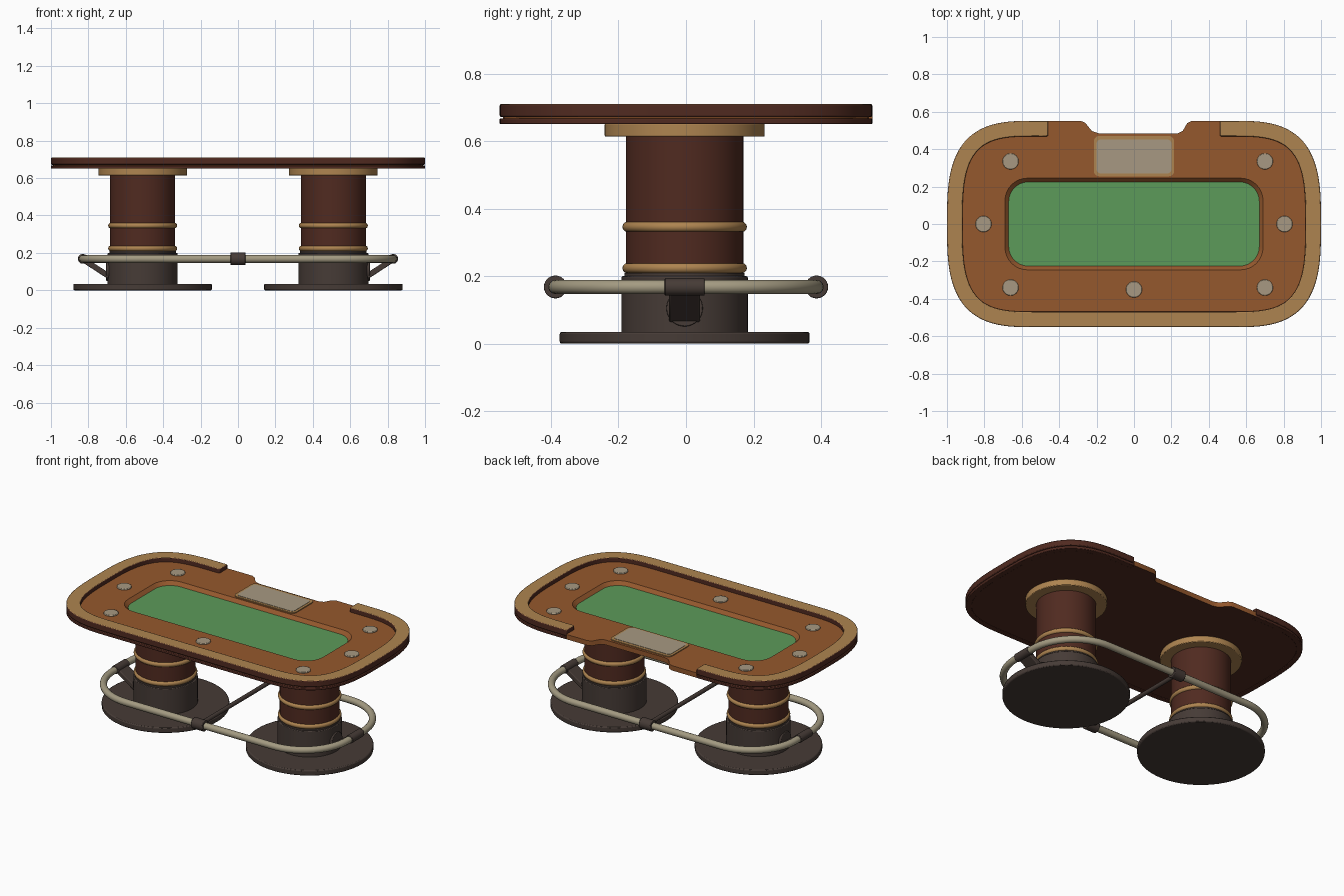
import bpy, bmesh, math
from mathutils import Vector

if "Cube" in bpy.data.objects:
    bpy.data.objects.remove(bpy.data.objects["Cube"])


def mat(name, r, g, b):
    lin = [((c / 255 + 0.055) / 1.055) ** 2.4 for c in (r, g, b)]
    m = bpy.data.materials.new(name)
    m.diffuse_color = (*lin, 1)
    m.use_nodes = True
    m.node_tree.nodes["Principled BSDF"].inputs["Base Color"].default_value = m.diffuse_color
    return m


TAN = mat("tan_wood", 174, 132, 80)
ORANGE = mat("orange_brown_top", 149, 88, 45)
MAHOG = mat("dark_mahogany", 80, 42, 32)
METAL = mat("dark_metal", 70, 59, 54)
TUBE = mat("pale_brass", 164, 155, 130)
PALE = mat("pale_cup", 167, 153, 130)
FELT = mat("green_felt", 92, 155, 90)


def finish(ob, mats):
    for m in mats:
        ob.data.materials.append(m)
    bpy.ops.object.select_all(action='DESELECT')
    ob.select_set(True)
    bpy.context.view_layer.objects.active = ob
    bpy.ops.object.shade_smooth_by_angle(angle=math.radians(35))
    return ob


def from_bm(name, bm):
    bmesh.ops.recalc_face_normals(bm, faces=bm.faces)
    me = bpy.data.meshes.new(name)
    bm.to_mesh(me)
    bm.free()
    ob = bpy.data.objects.new(name, me)
    bpy.context.collection.objects.link(ob)
    return ob


def bevel(ob, w, seg=2):
    b = ob.modifiers.new("bevel", 'BEVEL')
    b.width, b.segments, b.limit_method = w, seg, 'ANGLE'
    b.angle_limit = math.radians(40)
    return ob


def cyl(name, m, a, b, r, bev=0, n=48):
    a, b = Vector(a), Vector(b)
    d = b - a
    bpy.ops.mesh.primitive_cylinder_add(vertices=n, radius=r, depth=d.length, location=(a + b) / 2,
                                        rotation=d.to_track_quat('Z', 'Y').to_euler())
    ob = bpy.context.object
    ob.name = name
    finish(ob, [m])
    return bevel(ob, bev) if bev else ob


def rounded(hx, hy, r, n=8, cx=0, cy=0):
    pts = []
    for k, (sx, sy) in enumerate([(1, 1), (-1, 1), (-1, -1), (1, -1)]):
        for i in range(n + 1):
            t = math.pi / 2 * (k + i / n)
            pts.append((cx + sx * (hx - r) + r * math.cos(t), cy + sy * (hy - r) + r * math.sin(t)))
    return pts


def outline(inset):
    """Open clockwise path round the table, from one rail end to the other."""
    half = [(0.46, 0.552)]
    n, N = 2 / 3.1, 28
    for i in range(N + 1):
        t = math.pi / 2 * i / N
        half.append((0.52 + 0.48 * math.sin(t) ** n, 0.552 * max(math.cos(t), 0) ** n))
    q = half[1:-1]
    right = half + [(x, -y) for x, y in reversed(q)]
    path = right + [(-x, y) for x, y in reversed(right)]
    res = []
    for i, (x, y) in enumerate(path):
        p, s = path[max(i - 1, 0)], path[min(i + 1, len(path) - 1)]
        t = Vector((s[0] - p[0], s[1] - p[1])).normalized()
        res.append((x + t.y * inset, y - t.x * inset))
    return res


# Raised arm rail and lower rim strip, open at the dealer side
def rail(name, z0, z1, wid, bev, top):
    bm = bmesh.new()
    rows = []
    for (ox, oy), (ix, iy) in zip(outline(0), outline(wid)):
        rows.append([bm.verts.new(c) for c in ((ox, oy, z0), (ox, oy, z1), (ix, iy, z1), (ix, iy, z0))])
    for a, b in zip(rows, rows[1:]):
        for k in range(4):
            f = bm.faces.new((a[k], a[(k + 1) % 4], b[(k + 1) % 4], b[k]))
            f.material_index = top if k == 1 else 0
    bm.faces.new(rows[0])
    bm.faces.new(rows[-1])
    finish(ob := from_bm(name, bm), [MAHOG, TAN])
    return bevel(ob, bev)


rail("arm_rail", 0.671, 0.71, 0.083, 0.005, 1)
rail("lower_rim", 0.65, 0.667, 0.035, 0.003, 0)

# Table slab with the dealer notch and sunken felt
notch = [(-0.46, 0.552), (-0.285, 0.552), (-0.26, 0.54), (-0.225, 0.497), (-0.19, 0.485),
         (0.235, 0.485), (0.26, 0.497), (0.285, 0.54), (0.31, 0.552), (0.46, 0.552)]
slab = outline(0.01) + notch
bm = bmesh.new()


def loop(pts, z):
    return [bm.verts.new((x, y, z)) for x, y in pts]


def bridge(a, b, m=0):
    for i in range(len(a)):
        j = (i + 1) % len(a)
        bm.faces.new((a[i], a[j], b[j], b[i])).material_index = m


def edges(vs):
    return [bm.edges.get((vs[i], vs[(i + 1) % len(vs)])) for i in range(len(vs))]


lo, hi = loop(slab, 0.652), loop(slab, 0.683)
edge, well = loop(rounded(0.69, 0.245, 0.12), 0.683), loop(rounded(0.67, 0.225, 0.105), 0.662)
bridge(lo, hi)
bridge(edge, well)
bm.faces.new(lo).material_index = 1
bm.faces.new(well).material_index = 2
bmesh.ops.triangle_fill(bm, edges=edges(hi) + edges(edge), use_beauty=True)
finish(from_bm("table_top", bm), [ORANGE, MAHOG, FELT])


def plate(name, pts, z0, z1, m):
    global bm
    bm = bmesh.new()
    a, b = loop(pts, z0), loop(pts, z1)
    bridge(a, b)
    bm.faces.new(a)
    bm.faces.new(b)
    return finish(from_bm(name, bm), [m])


# Chip tray
plate("tray_frame", rounded(0.215, 0.108, 0.03, 6, 0, 0.363), 0.675, 0.689, TAN)
plate("tray_plate", rounded(0.2, 0.091, 0.022, 6, 0, 0.361), 0.685, 0.691, PALE)

# Cup holders
for x, y in [(0.7, 0.335), (-0.66, 0.335), (0.805, 0), (-0.805, 0), (0.7, -0.34), (-0.66, -0.34), (0, -0.35)]:
    cyl("cup_holder", PALE, (x, y, 0.67), (x, y, 0.69), 0.043, 0.003, 32)

# Pedestals, mirrored left and right
YC = -0.004
for s in (-1, 1):
    x = 0.51 * s
    for name, m, z0, z1, r, bev in [("base_disc", METAL, 0, 0.035, 0.37, 0.006),
                                    ("pedestal_foot", METAL, 0.03, 0.2, 0.187, 0.004),
                                    ("pedestal_neck", METAL, 0.2, 0.21, 0.178, 0),
                                    ("column", MAHOG, 0.205, 0.625, 0.174, 0),
                                    ("column_collar", TAN, 0.613, 0.653, 0.237, 0.004)]:
        cyl(name, m, (x, YC, z0), (x, YC, z1), r, bev, 64)
    for z in (0.224, 0.346):
        bpy.ops.mesh.primitive_torus_add(major_radius=0.169, minor_radius=0.0155, major_segments=64,
                                         minor_segments=12, location=(x, YC, z))
        bpy.context.object.name = "column_ring"
        finish(bpy.context.object, [TAN])
    # End clamp, strut and pad holding the foot rail
    cyl("end_clamp", METAL, (0.83 * s, -0.063, 0.168), (0.83 * s, 0.055, 0.168), 0.026, 0.003, 24)
    cyl("strut_pad", METAL, (0.67 * s, YC, 0.105), (0.705 * s, YC, 0.105), 0.054, 0.003, 32)
    a, b = Vector((0.825 * s, YC, 0.163)), Vector((0.69 * s, YC, 0.075))
    bpy.ops.mesh.primitive_cube_add(size=1, location=(a + b) / 2,
                                    rotation=(0, -math.atan2(b.z - a.z, b.x - a.x), 0))
    st = bpy.context.object
    st.name = "strut"
    st.scale = ((b - a).length, 0.092, 0.03)
    bpy.ops.object.transform_apply(location=False, rotation=False, scale=True)
    finish(st, [METAL])
    bevel(st, 0.005)
    # Middle clamp (front and back)
    cyl("middle_clamp", METAL, (-0.04, 0.387 * s, 0.168), (0.04, 0.387 * s, 0.168), 0.034, 0.003, 24)

# Cross rod between the middle clamps
cyl("cross_rod", METAL, (0, -0.387, 0.168), (0, 0.387, 0.168), 0.013, 0, 16)

# Foot rail tube
cu = bpy.data.curves.new("foot_rail", 'CURVE')
cu.dimensions = '3D'
cu.bevel_depth, cu.bevel_resolution = 0.021, 4
path = rounded(0.83, 0.387, 0.31, 14)
sp = cu.splines.new('POLY')
sp.points.add(len(path) - 1)
for p, (x, y) in zip(sp.points, path):
    p.co = (x, y, 0.168, 1)
sp.use_cyclic_u = True
tube = bpy.data.objects.new("foot_rail", cu)
bpy.context.collection.objects.link(tube)
bpy.ops.object.select_all(action='DESELECT')
tube.select_set(True)
bpy.context.view_layer.objects.active = tube
bpy.ops.object.convert(target='MESH')
finish(bpy.context.object, [TUBE])
